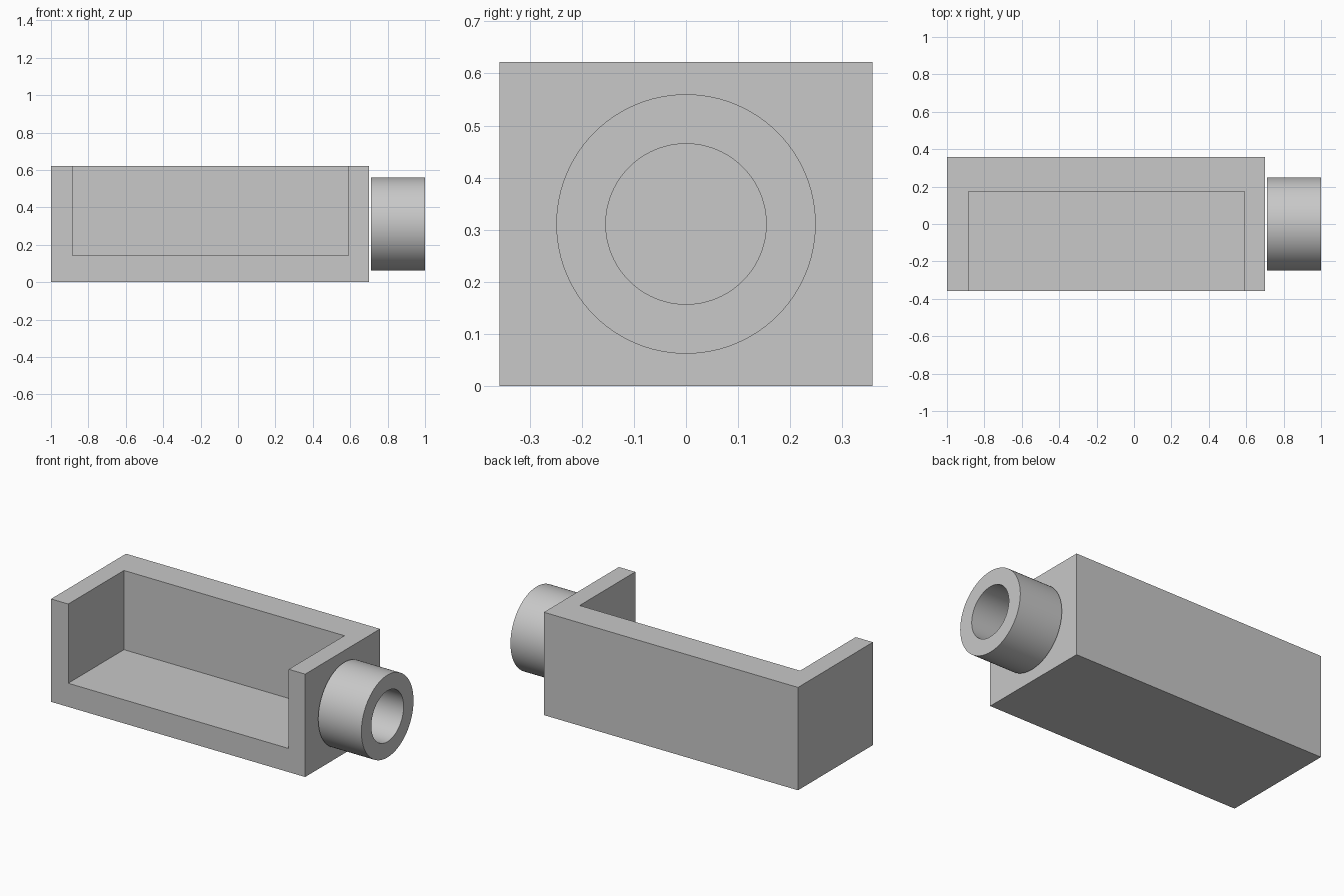
import bpy, bmesh, math
from mathutils import Vector, Matrix

cube = bpy.data.objects.get("Cube")
if cube:
    bpy.data.objects.remove(cube, do_unlink=True)

grey = bpy.data.materials.new("plain grey")
grey.use_nodes = True
grey.diffuse_color = (0.58, 0.58, 0.58, 1)
grey.node_tree.nodes["Principled BSDF"].inputs["Base Color"].default_value = grey.diffuse_color


def add_object(name, bm):
    bmesh.ops.recalc_face_normals(bm, faces=bm.faces)
    mesh = bpy.data.meshes.new(name)
    bm.to_mesh(mesh)
    bm.free()
    mesh.materials.append(grey)
    obj = bpy.data.objects.new(name, mesh)
    bpy.context.collection.objects.link(obj)
    return obj


def box(name, low, high):
    low, high = Vector(low), Vector(high)
    bm = bmesh.new()
    bmesh.ops.create_cube(bm, size=1, matrix=Matrix.Translation((low + high) / 2)
                          @ Matrix.Diagonal((high - low).to_4d()))
    return add_object(name, bm)


def select_only(obj):
    bpy.ops.object.select_all(action="DESELECT")
    obj.select_set(True)
    bpy.context.view_layer.objects.active = obj


# Block with a pocket open to the top and front
block = box("block_body", (-1, -0.358, 0), (0.70, 0.358, 0.622))
cutter = box("pocket_cutter", (-0.885, -0.5, 0.143), (0.59, 0.174, 0.8))
cutter.hide_render = True
cut = block.modifiers.new("pocket", "BOOLEAN")
cut.operation = "DIFFERENCE"
cut.solver = "EXACT"
cut.object = cutter
select_only(block)
bpy.ops.object.modifier_apply(modifier=cut.name)
bpy.data.objects.remove(cutter, do_unlink=True)

# Hollow collar: rectangular section spun around the x axis
axis_z = 0.311
section = [(0.711, 0.154), (1, 0.154), (1, 0.249), (0.711, 0.249)]
bm = bmesh.new()
ring = [bm.verts.new((x, 0, axis_z + r)) for x, r in section]
edges = [bm.edges.new((ring[i], ring[(i + 1) % 4])) for i in range(4)]
bmesh.ops.spin(bm, geom=ring + edges, cent=(0, 0, axis_z), axis=(1, 0, 0),
               angle=math.tau, steps=96, use_merge=True)
bmesh.ops.remove_doubles(bm, verts=bm.verts, dist=0.0001)
collar = add_object("collar_tube", bm)
select_only(collar)
bpy.ops.object.shade_smooth_by_angle(angle=math.radians(30))
